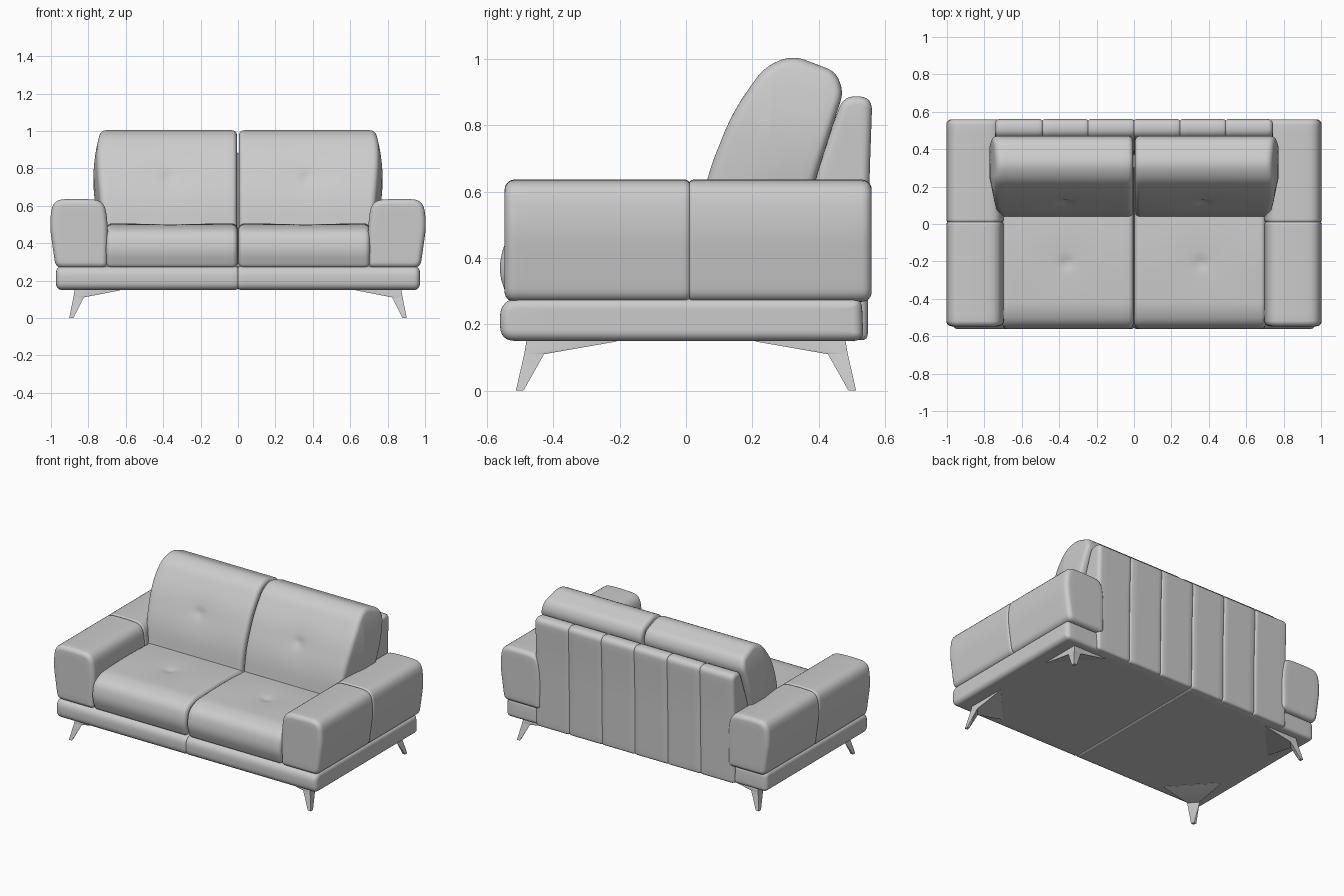
import bpy, bmesh, math
from mathutils import Vector

if "Cube" in bpy.data.objects:
    bpy.data.objects.remove(bpy.data.objects["Cube"])

grey = bpy.data.materials.new("soft grey")
grey.diffuse_color = (0.6, 0.6, 0.6, 1)
grey.use_nodes = True
grey.node_tree.nodes["Principled BSDF"].inputs["Base Color"].default_value = grey.diffuse_color


def finish(name, bm, mirror=None, angle=40):
    bmesh.ops.recalc_face_normals(bm, faces=bm.faces)
    me = bpy.data.meshes.new(name)
    bm.to_mesh(me)
    bm.free()
    me.materials.append(grey)
    ob = bpy.data.objects.new(name, me)
    bpy.context.collection.objects.link(ob)
    bpy.ops.object.select_all(action='DESELECT')
    ob.select_set(True)
    bpy.context.view_layer.objects.active = ob
    bpy.ops.object.shade_smooth_by_angle(angle=math.radians(angle))
    if mirror:
        mod = ob.modifiers.new("mirror", 'MIRROR')
        mod.use_axis = mirror
        mod.use_mirror_merge = False
    return ob


def rounded(corners, step):
    """Closed outline from (a, b, radius) corners, given counter-clockwise."""
    n, pts = len(corners), []
    for i, (a, b, r) in enumerate(corners):
        p = Vector((a, b))
        u = Vector(corners[i - 1][:2]) - p
        v = Vector(corners[(i + 1) % n][:2]) - p
        r = min(r, 0.47 * u.length, 0.47 * v.length)
        s, e = p + u.normalized() * r, p + v.normalized() * r
        for k in range(7):
            t = k / 6
            pts.append(s * (1 - t) ** 2 + p * 2 * t * (1 - t) + e * t * t)
    out = []
    for i, p in enumerate(pts):
        q = pts[(i + 1) % len(pts)]
        m = max(1, math.ceil((q - p).length / step))
        out += [p.lerp(q, k / m) for k in range(m)]
    return out


def loft(name, axis, corners, t0, t1, r, step=0.04, seams=(), shape=None, mirror=None):
    """Upholstered block: outline swept along an axis with rounded ends and sewn seams."""
    prof = rounded(corners, step)
    n = len(prof)
    normals = []
    for i in range(n):
        d = (prof[(i + 1) % n] - prof[i - 1]).normalized()
        normals.append(Vector((d.y, -d.x)))
    centre = sum(prof, Vector((0, 0))) / n
    # (position, inset, scale) of every ring
    start = []
    for k in range(7):
        th = k / 6 * math.pi / 2
        start.append((r * (1 - math.cos(th)), r * (1 - math.sin(th))))
    start = [(r - r * math.sin(math.pi / 2 - k / 6 * math.pi / 2),
              r - r * math.cos(math.pi / 2 - k / 6 * math.pi / 2)) for k in range(7)]
    head = [(0, r, s) for s in (0.2, 0.4, 0.6, 0.8)] + [(d, i, 1) for d, i in start]
    rings = [(t0 + d, i, s) for d, i, s in head]
    m = math.ceil((t1 - t0 - 2 * r) / step)
    mids = [t0 + r + (t1 - t0 - 2 * r) * k / m for k in range(1, m)]
    mids = [t for t in mids if all(abs(t - s) > 0.015 for s in seams)]
    body = [(t, 0, 1) for t in mids]
    for s in seams:
        body += [(s - 0.012, 0, 1), (s - 0.004, 0.003, 1), (s, 0.007, 1),
                 (s + 0.004, 0.003, 1), (s + 0.012, 0, 1)]
    rings += sorted(body)
    rings += [(t1 - d, i, s) for d, i, s in reversed(head)]
    bm = bmesh.new()
    loops = []
    for t, inset, s in rings:
        loop = []
        for p, nrm in zip(prof, normals):
            a, b = centre + (p - nrm * inset - centre) * s
            co = Vector((t, a, b)) if axis == 'x' else Vector((a, t, b))
            loop.append(bm.verts.new(shape(co) if shape else co))
        loops.append(loop)
    for l0, l1 in zip(loops, loops[1:]):
        for i in range(n):
            j = (i + 1) % n
            bm.faces.new((l0[i], l0[j], l1[j], l1[i]))
    bm.faces.new(loops[0])
    bm.faces.new(loops[-1])
    return finish(name, bm, mirror)


def tuft(co, point, push):
    """Button dimple: a sharp pit inside a wide soft hollow."""
    d = (co - Vector(point)).length
    return co + Vector(push) * (0.6 * math.exp(-(d / 0.03) ** 2) + 0.4 * math.exp(-(d / 0.12) ** 2))


def seat_shape(co):
    return tuft(co, (0.36, -0.21, 0.5), (0, 0, -0.018))


def back_shape(co):
    co = tuft(co, (0.37, 0.105, 0.76), (0, 0.017, -0.006))
    # outer side swells out behind the front face
    f = max(0, 1 - ((co.z - 0.74) / 0.28) ** 2)
    g = min(1, max(0, (co.y - 0.03) / 0.22))
    ramp = min(1, max(0, (co.x - 0.6) / 0.12))
    co.x += 0.045 * f * g * ramp
    return co


X = (True, False, False)

# plinth under the whole sofa
loft("base", 'x', [(-0.56, 0.15, 0.045), (0.535, 0.15, 0.03), (0.53, 0.278, 0.03),
                   (-0.562, 0.278, 0.06)], -0.972, 0.972, 0.03, seams=(0,))

# armrests
loft("armrest", 'y', [(0.70, 0.268, 0.03), (0.975, 0.268, 0.04), (1.008, 0.50, 0.12),
                      (0.99, 0.632, 0.06), (0.86, 0.638, 0.1), (0.715, 0.63, 0.06),
                      (0.695, 0.50, 0.1)],
     -0.547, 0.56, 0.03, seams=(0.01,), mirror=X)

# seat cushions
loft("seat_cushion", 'x', [(-0.535, 0.27, 0.02), (0.32, 0.27, 0.02), (0.32, 0.48, 0.03),
                           (-0.15, 0.508, 0.2), (-0.46, 0.498, 0.1), (-0.545, 0.46, 0.06),
                           (-0.567, 0.36, 0.06)],
     0.003, 0.705, 0.028, step=0.022, shape=seat_shape, mirror=X)

# leaning back cushions
loft("back_cushion", 'x', [(0.035, 0.46, 0.02), (0.36, 0.46, 0.02), (0.385, 0.62, 0.06),
                           (0.475, 0.90, 0.03), (0.452, 0.962, 0.04), (0.32, 1.012, 0.06),
                           (0.235, 0.975, 0.05), (0.14, 0.84, 0.1), (0.06, 0.64, 0.1)],
     0.006, 0.728, 0.026, step=0.022, shape=back_shape, mirror=X)

# rear panel with vertical seams
loft("back_panel", 'x', [(0.36, 0.152, 0.02), (0.548, 0.152, 0.02), (0.552, 0.60, 0.1),
                         (0.562, 0.885, 0.04), (0.475, 0.89, 0.05), (0.385, 0.64, 0.05)],
     -0.742, 0.742, 0.025, seams=(-0.49, -0.245, 0, 0.245, 0.49))

# splayed legs: a triangular gusset and a tapered foot, one per corner
top = [(0.872, 0.48, 0.156), (0.63, 0.48, 0.156), (0.872, 0.21, 0.156),
       (0.872, 0.48, 0.148), (0.63, 0.48, 0.148), (0.872, 0.21, 0.148)]
mid = [(0.88, 0.488, 0.11), (0.825, 0.484, 0.11), (0.876, 0.428, 0.11)]
foot = [(0.902, 0.513, 0), (0.88, 0.513, 0), (0.886, 0.49, 0), (0.902, 0.49, 0)]
bm = bmesh.new()
for group in (top + mid, mid + foot):
    verts = [bm.verts.new(c) for c in group]
    bmesh.ops.convex_hull(bm, input=verts)
finish("leg", bm, (True, True, False), 30)
